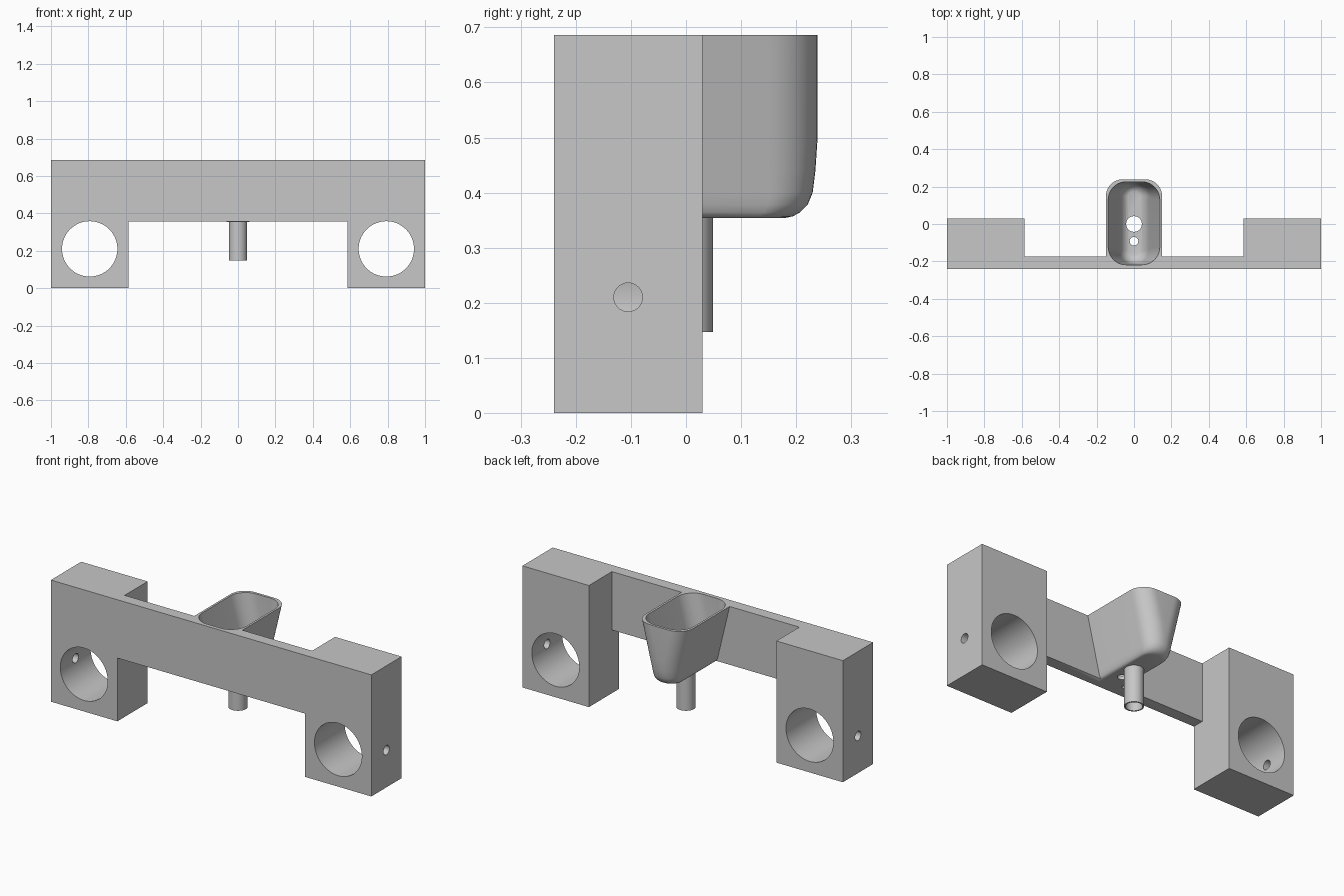
import bpy, bmesh, math
from mathutils import Matrix, Vector

cube = bpy.data.objects.get("Cube")
if cube:
    bpy.data.objects.remove(cube, do_unlink=True)

grey = bpy.data.materials.new("light_grey_plastic")
grey.use_nodes = True
grey.diffuse_color = (0.57, 0.57, 0.57, 1)
grey.node_tree.nodes["Principled BSDF"].inputs["Base Color"].default_value = grey.diffuse_color

HEIGHT, BAR_BOTTOM = 0.686, 0.357
FRONT, BAR_BACK, BLOCK_BACK = -0.24, -0.175, 0.03
BLOCK_INNER = 0.585
HOLE_X, HOLE_Z = 0.793, 0.21


def finish(name, bm):
    bmesh.ops.recalc_face_normals(bm, faces=bm.faces)
    mesh = bpy.data.meshes.new(name)
    bm.to_mesh(mesh)
    bm.free()
    obj = bpy.data.objects.new(name, mesh)
    bpy.context.collection.objects.link(obj)
    mesh.materials.append(grey)
    return obj


def loft(name, rings):
    """Skin a stack of equal-length point rings and cap both ends."""
    bm = bmesh.new()
    rows = [[bm.verts.new(p) for p in ring] for ring in rings]
    n = len(rows[0])
    for a, b in zip(rows, rows[1:]):
        for i in range(n):
            j = (i + 1) % n
            bm.faces.new((a[i], a[j], b[j], b[i]))
    bm.faces.new(rows[0])
    bm.faces.new(rows[-1])
    return finish(name, bm)


def cylinder(name, start, end, radius, sides=48):
    start, end = Vector(start), Vector(end)
    axis = end - start
    bm = bmesh.new()
    bmesh.ops.create_cone(
        bm, cap_ends=True, segments=sides, radius1=radius, radius2=radius, depth=axis.length,
        matrix=Matrix.Translation((start + end) / 2) @ axis.to_track_quat("Z", "Y").to_matrix().to_4x4())
    return finish(name, bm)


def combine(target, tool, operation):
    """Apply a boolean and discard the helper."""
    tool.hide_render = True
    mod = target.modifiers.new("boolean", "BOOLEAN")
    mod.operation, mod.object, mod.solver = operation, tool, "EXACT"
    bpy.context.view_layer.objects.active = target
    bpy.ops.object.modifier_apply(modifier=mod.name)
    bpy.data.objects.remove(tool, do_unlink=True)


def outline(z, half, back, front, back_r, front_r, steps=10):
    """Rectangle in plan with separate back and front corner radii."""
    pts = []
    corners = ((1, 1, back, back_r), (-1, 1, back, back_r),
               (-1, -1, front, front_r), (1, -1, front, front_r))
    for k, (sx, sy, y, r) in enumerate(corners):
        for i in range(steps + 1):
            a = math.pi / 2 * (k + i / steps)
            pts.append((sx * (half - r) + r * math.cos(a), y - sy * r + r * math.sin(a), z))
    return pts


# Bracket: plan profile of two end blocks joined by a thin front bar
half_plan = [(1, FRONT), (1, BLOCK_BACK), (BLOCK_INNER, BLOCK_BACK), (BLOCK_INNER, BAR_BACK)]
plan = half_plan + [(-x, y) for x, y in reversed(half_plan)]
bracket = loft("mounting_bracket", [[(x, y, z) for x, y in plan] for z in (0, HEIGHT)])

# Opening under the bar
gap = [(-BLOCK_INNER, -1), (BLOCK_INNER, -1), (BLOCK_INNER, 1), (-BLOCK_INNER, 1)]
combine(bracket, loft("gap_cutter", [[(x, y, z) for x, y in gap] for z in (-1, BAR_BOTTOM)]),
        "DIFFERENCE")

# Rod holes through the blocks, with a small screw hole from each outer side
for s in (-1, 1):
    combine(bracket, cylinder("rod_cutter", (s * HOLE_X, -1, HOLE_Z), (s * HOLE_X, 1, HOLE_Z),
                              0.148, 64), "DIFFERENCE")
    combine(bracket, cylinder("screw_cutter", (s * HOLE_X, -0.105, HOLE_Z),
                              (s * 1.2, -0.105, HOLE_Z), 0.026, 32), "DIFFERENCE")

# Tapered hopper: height, half width, back extent
outer = [(HEIGHT, .15, .239), (.5, .105, .239), (.44, .091, .235), (.4, .081, .23),
         (.378, .076, .221), (.364, .07, .207), (.357, .065, .194), (.354, .06, .18)]
hopper = loft("hopper", [outline(z, w, y, -0.2, min(0.09, w * 0.95), 0.001)
                         for z, w, y in outer])
combine(bracket, hopper, "UNION")

# Outlet tube below the hopper
combine(bracket, cylinder("outlet_tube", (0, 0, 0.147), (0, 0, 0.368), 0.049), "UNION")

# Hopper cavity, tube bore and small drain hole
inner = [(HEIGHT + .04, .148, .225), (HEIGHT, .138, .225), (.5, .093, .224), (.44, .078, .22),
         (.41, .068, .213), (.392, .056, .202), (.38, .042, .188), (.375, .03, .175)]
cavity = loft("cavity_cutter", [outline(z, w, y, 0.007 - y, min(0.095, w * 0.95),
                                        min(0.095, w * 0.95)) for z, w, y in inner])
combine(bracket, cavity, "DIFFERENCE")
combine(bracket, cylinder("bore_cutter", (0, 0, 0), (0, 0, 0.45), 0.042), "DIFFERENCE")
combine(bracket, cylinder("drain_cutter", (0, -0.092, 0.2), (0, -0.092, 0.45), 0.023, 32),
        "DIFFERENCE")

# Smooth the curved walls, keep the edges sharp
bpy.ops.object.select_all(action="DESELECT")
bracket.select_set(True)
bpy.context.view_layer.objects.active = bracket
bpy.ops.object.shade_smooth_by_angle(angle=math.radians(32))
